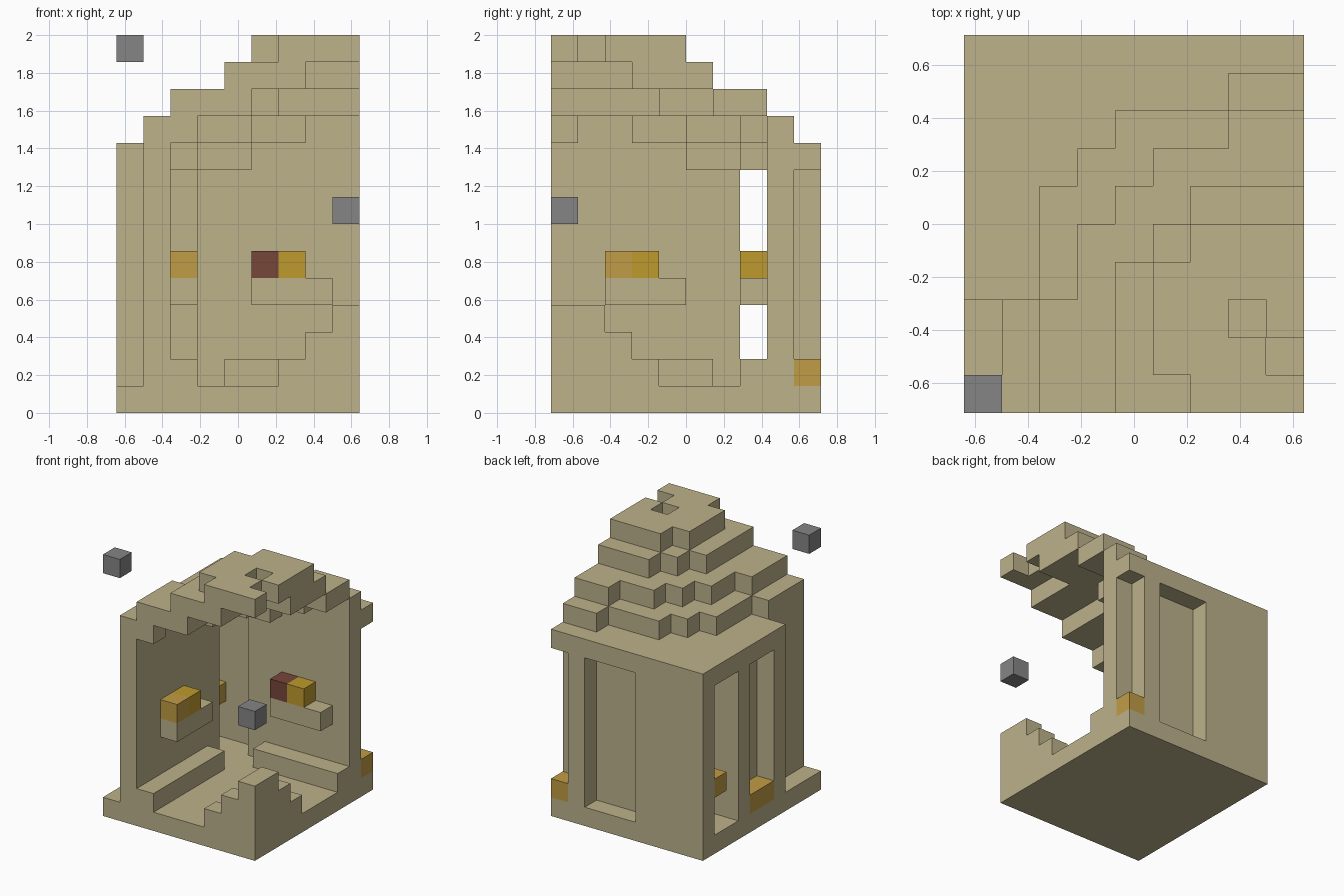
import bpy, bmesh
from mathutils import Vector

cube = bpy.data.objects.get("Cube")
if cube:
    bpy.data.objects.remove(cube, do_unlink=True)

S = 2 / 14                      # size of one block
NX, NY = 9, 10                  # footprint in blocks


def material(name, rgb):
    m = bpy.data.materials.new(name)
    m.use_nodes = True
    m.diffuse_color = (*rgb, 1)
    bsdf = m.node_tree.nodes["Principled BSDF"]
    bsdf.inputs["Base Color"].default_value = (*rgb, 1)
    bsdf.inputs["Roughness"].default_value = 0.9
    return m


stone = material("sandstone", (0.51, 0.445, 0.26))
grey = material("grey rock", (0.235, 0.235, 0.235))
gold = material("gold", (0.515, 0.323, 0.026))
pale_gold = material("pale gold", (0.527, 0.332, 0.058))
maroon = material("maroon", (0.181, 0.061, 0.042))


def box(x0, x1, y0, y1, z0, z1):
    """Set of blocks in a half-open range."""
    return {(x, y, z) for x in range(x0, x1)
            for y in range(y0, y1) for z in range(z0, z1)}


def corner_plan(z, *steps):
    """Stepped plan around the open corner: x from a, y up to b."""
    cells = set()
    for a, b in steps:
        cells |= box(a, NX, 0, b, z, z + 1)
    return cells


def part(name, cells, mat):
    """Join blocks into one outer skin and merge its flat faces."""
    bm = bmesh.new()
    verts = {}

    def vert(p):
        if p not in verts:
            verts[p] = bm.verts.new(((p[0] - NX / 2) * S, (p[1] - NY / 2) * S, p[2] * S))
        return verts[p]

    for c in sorted(cells):
        for axis in range(3):
            u, v = (axis + 1) % 3, (axis + 2) % 3
            for side in (0, 1):
                n = list(c)
                n[axis] += 2 * side - 1
                if tuple(n) in cells:
                    continue
                ring = []
                for du, dv in ((0, 0), (1, 0), (1, 1), (0, 1)):
                    p = list(c)
                    p[axis] += side
                    p[u] += du
                    p[v] += dv
                    ring.append(vert(tuple(p)))
                bm.faces.new(ring if side else ring[::-1])
    bmesh.ops.dissolve_limit(bm, angle_limit=0.01, verts=bm.verts[:], edges=bm.edges[:])
    me = bpy.data.meshes.new(name)
    bm.to_mesh(me)
    bm.free()
    me.materials.append(mat)
    ob = bpy.data.objects.new(name, me)
    bpy.context.scene.collection.objects.link(ob)
    return ob


# Floor and walls
part("floor_slab", box(0, 9, 0, 10, 0, 1), stone)
side_wall = box(0, 1, 3, 10, 1, 9) | box(1, 2, 0, 7, 1, 9)
side_wall -= box(0, 1, 4, 6, 1, 9) | box(0, 1, 7, 9, 1, 9)
part("side_wall", side_wall, stone)
back_wall = box(1, 8, 9, 10, 1, 9) | box(3, 9, 8, 9, 1, 9)
back_wall -= box(4, 7, 9, 10, 1, 9)
part("back_wall", back_wall, stone)

# Benches and shelves
part("side_bench", box(2, 3, 0, 6, 1, 2), stone)
part("back_bench", box(4, 9, 7, 8, 1, 2), stone)
part("side_shelf", box(2, 3, 2, 5, 4, 5), stone)
part("back_shelf", box(5, 8, 7, 8, 4, 5), stone)

# Broken corner of the wall, stepping down both ways
ruin = box(8, 9, 0, 2, 1, 4) | box(8, 9, 2, 3, 1, 3) | box(8, 9, 3, 4, 1, 2)
ruin |= box(7, 8, 0, 1, 1, 3) | box(6, 7, 0, 1, 1, 2)
part("broken_corner", ruin, stone)

# Stepped dome, hollow inside
cornice = box(0, 9, 0, 10, 9, 10) - box(0, 1, 0, 3, 9, 10)
cornice -= corner_plan(9, (5, 8), (3, 7), (2, 5))
part("cornice", cornice, stone)

ring_1 = corner_plan(10, (7, 9), (4, 8), (3, 7), (2, 6), (1, 3))
ring_1 -= corner_plan(10, (7, 8), (5, 7), (3, 5)) | box(2, 3, 1, 3, 10, 11)
part("dome_ring_lower", ring_1, stone)

ring_2 = corner_plan(11, (7, 8), (5, 7), (4, 6), (3, 5), (2, 3))
ring_2 -= corner_plan(11, (6, 6), (5, 4))
part("dome_ring_middle", ring_2, stone)

ring_3 = corner_plan(12, (6, 6), (5, 5), (4, 4)) - corner_plan(12, (7, 3))
part("dome_ring_upper", ring_3, stone)

cap = corner_plan(13, (6, 5), (5, 4))
cap -= {(5, 0, 13), (7, 2, 13), (8, 1, 13)}
part("dome_cap", cap, stone)

# Coloured blocks on the shelves and in the niches
part("side_shelf_front_block", {(2, 2, 5)}, pale_gold)
part("side_shelf_rear_block", {(2, 3, 5)}, gold)
part("back_shelf_dark_block", {(5, 7, 5)}, maroon)
part("back_shelf_gold_block", {(6, 7, 5)}, gold)
part("window_block", {(0, 8, 3)}, pale_gold)
part("side_niche_blocks", box(0, 1, 4, 6, 1, 2), pale_gold)
part("corner_niche_block", {(8, 9, 1)}, pale_gold)

# Loose floating rocks
part("floating_rock_high", {(0, 0, 13)}, grey)
part("floating_rock_low", {(8, 0, 7)}, grey)
